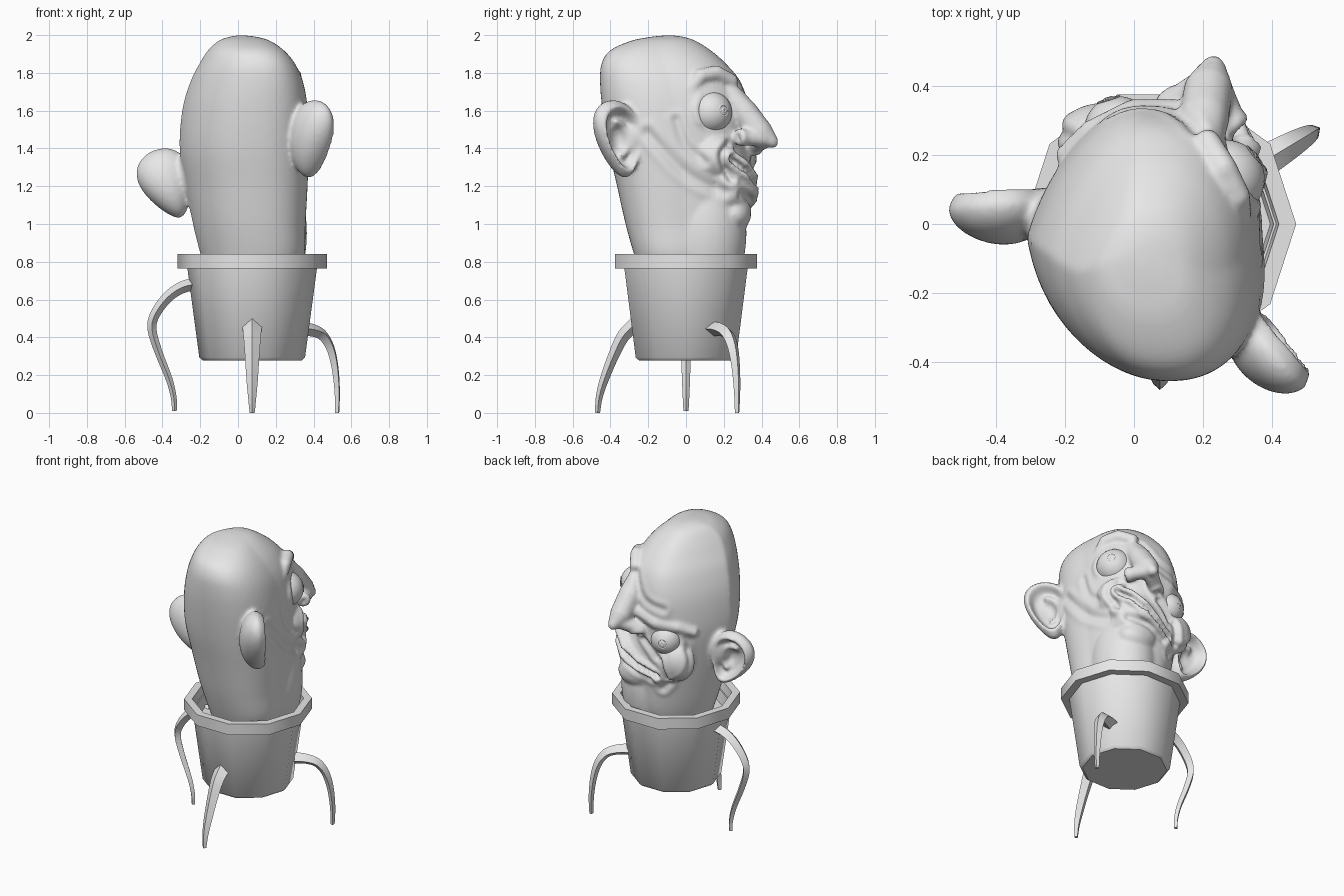
import bpy
import bmesh
from math import cos, sin, pi, radians, exp, sqrt
from mathutils import Vector, Matrix
from mathutils.kdtree import KDTree

cube = bpy.data.objects.get("Cube")
if cube:
    bpy.data.objects.remove(cube, do_unlink=True)

GREY = (0.8, 0.8, 0.8, 1)
clay = bpy.data.materials.new("plain_grey")
clay.use_nodes = True
clay.diffuse_color = GREY
clay.node_tree.nodes["Principled BSDF"].inputs["Base Color"].default_value = GREY


def make_object(name, bm, smooth_angle):
    """Turn a bmesh into a named grey object."""
    bmesh.ops.recalc_face_normals(bm, faces=bm.faces)
    mesh = bpy.data.meshes.new(name)
    bm.to_mesh(mesh)
    bm.free()
    mesh.materials.append(clay)
    ob = bpy.data.objects.new(name, mesh)
    bpy.context.collection.objects.link(ob)
    bpy.ops.object.select_all(action='DESELECT')
    ob.select_set(True)
    bpy.context.view_layer.objects.active = ob
    bpy.ops.object.shade_smooth_by_angle(angle=radians(smooth_angle))
    return ob


def loft(bm, rings, closed_ends=True, loop=False):
    """Skin a list of equal rings of points."""
    rows = [[bm.verts.new(p) for p in ring] for ring in rings]
    pairs = list(zip(rows, rows[1:]))
    if loop:
        pairs.append((rows[-1], rows[0]))
    for a, b in pairs:
        for i in range(len(a)):
            j = (i + 1) % len(a)
            bm.faces.new((a[i], a[j], b[j], b[i]))
    if closed_ends:
        bm.faces.new(rows[0])
        bm.faces.new(rows[-1])


def flow(rows, steps):
    """Pass a smooth spline through rows of numbers."""
    padded = [rows[0], *rows, rows[-1]]
    result = []
    for a, b, c, d in zip(padded, padded[1:], padded[2:], padded[3:]):
        for k in range(steps):
            t = k / steps
            result.append([q + t / 2 * (r - p + t * (2 * p - 5 * q + 4 * r - s
                                                     + t * (3 * (q - r) + s - p)))
                           for p, q, r, s in zip(a, b, c, d)])
    return result + [rows[-1]]


# ---- Ten-sided flower pot ----
POT = Vector((0.075, 0, 0))


def decagon(r, z):
    return [POT + Vector((r * cos(i * pi / 5), r * sin(i * pi / 5), z)) for i in range(10)]


bm = bmesh.new()
loft(bm, [decagon(r, z) for r, z in
          ((.262, .278), (.28, .294), (.345, .78), (.33, .78), (.32, .7))])
make_object("pot_body", bm, 40)

bm = bmesh.new()
loft(bm, [decagon(r, z) for r, z in
          ((.395, .765), (.395, .84), (.345, .84), (.335, .765))], False, True)
make_object("pot_rim", bm, 40)


# ---- Legs: tapered diamond section swept in a radial plane ----
def leg(name, angle, path, wide):
    out = Vector((cos(angle), sin(angle), 0))
    side = Vector((-out.y, out.x, 0))
    pts = [POT + out * r + Vector((0, 0, z)) for r, z in flow(path, 4)]
    rings = []
    for i, p in enumerate(pts):
        tangent = (pts[min(i + 1, len(pts) - 1)] - pts[max(i - 1, 0)]).normalized()
        up = tangent.cross(side)
        w = wide * (1 - i / (len(pts) - 1)) + 0.013
        t = w * 0.65 + 0.004
        rings.append([p + side * w, p + up * t, p - side * w, p - up * t])
    bm = bmesh.new()
    loft(bm, rings)
    make_object(name, bm, 35)


leg("front_leg", -pi / 2,
    ((.26, .475), (.33, .41), (.385, .3), (.435, .17), (.46, .08), (.468, 0)), .042)
leg("back_leg", radians(31),
    ((.29, .445), (.36, .44), (.43, .415), (.48, .35), (.51, .25), (.525, .12), (.525, 0)), .04)
leg("side_leg", pi,
    ((.28, .685), (.37, .665), (.45, .61), (.515, .52), (.53, .44), (.495, .32),
     (.44, .18), (.415, .08), (.412, .01)), .034)


# ---- Head flesh: skull loft plus lumps, fused by a voxel remesh ----
flesh = bmesh.new()


def skull_ring(z, x0, x1, y0, y1, n=64):
    """Rounded ring, skewed at the back and trimmed at one front corner."""
    ring = []
    for i in range(n):
        c, s = cos(2 * pi * i / n), sin(2 * pi * i / n)
        k = (abs(c) ** 2.25 + abs(s) ** 2.25) ** (-1 / 2.25)
        depth = k * s * (y1 - y0) / 2
        skew = 0.17 * max(0, -depth) + 0.3 * max(0, depth) * max(0, -c)
        ring.append(((x0 + x1) / 2 + k * c * (x1 - x0) / 2 + skew,
                     (y0 + y1) / 2 + depth, z))
    return ring


loft(flesh, [skull_ring(*row) for row in flow((
    (.72, -.16, .3, -.23, .25), (.84, -.2, .345, -.275, .29),
    (1, -.24, .35, -.32, .31), (1.2, -.28, .36, -.365, .33),
    (1.4, -.31, .365, -.41, .34), (1.6, -.297, .36, -.442, .335),
    (1.75, -.255, .335, -.455, .29), (1.85, -.205, .292, -.447, .21),
    (1.92, -.16, .235, -.4, .13), (1.97, -.105, .165, -.29, .05),
    (1.99, -.05, .1, -.19, -.01), (1.998, -.01, .04, -.12, -.06)), 5)])


def lump(center, size):
    matrix = Matrix.Translation(center) @ Matrix.Diagonal((*size, 1))
    bmesh.ops.create_icosphere(flesh, subdivisions=4, radius=1, matrix=matrix)


def chain(points, radii):
    """A fleshy tube made of closely spaced balls of changing radius."""
    for i in range(len(points) - 1):
        a, b = Vector(points[i]), Vector(points[i + 1])
        ra, rb = radii[i], radii[i + 1]
        steps = max(2, int((b - a).length / (min(ra, rb) * 0.4)))
        for k in range(steps + 1):
            t = k / steps
            bmesh.ops.create_icosphere(flesh, subdivisions=2, radius=ra + (rb - ra) * t,
                                       matrix=Matrix.Translation(a.lerp(b, t)))


# Jaw, muzzle, chin and cheeks
lump((.17, .1, .95), (.195, .22, .38))
lump((.15, .2, 1.2), (.19, .145, .22))
lump((.19, .25, 1.05), (.13, .095, .09))
lump((.29, .14, 1.36), (.09, .11, .12))
lump((-.1, .25, 1.2), (.12, .1, .13))

# Nose and nostril wings
chain([(.2, .23, 1.69), (.205, .31, 1.59), (.215, .385, 1.49), (.23, .455, 1.435)],
      [.06, .075, .075, .036])
chain([(.2, .4, 1.44), (.11, .345, 1.4)], [.05, .045])
chain([(.24, .4, 1.45), (.28, .3, 1.46)], [.045, .045])

# Brows
chain([(.315, .03, 1.72), (.3, .08, 1.785), (.26, .16, 1.8), (.215, .235, 1.76)],
      [.028, .04, .042, .04])
chain([(.11, .32, 1.5), (.0, .32, 1.46), (-.12, .265, 1.44), (-.2, .2, 1.4)],
      [.045, .045, .04, .03])

# Lips
mouth = [(.32, .22, 1.35), (.28, .3, 1.29), (.21, .34, 1.22), (.11, .335, 1.15), (0, .31, 1.1)]
for dz in (.032, -.032):
    chain([(x, y, z + dz) for x, y, z in mouth], [.02, .03, .035, .03, .02])


# Ears: flattened balls pressed into cups, broad at the top, thick at the root
def ear(center, side, up, facing, half_w, half_h):
    center = Vector(center)
    up, side, facing = (Vector(d).normalized() for d in (up, side, facing))
    made = bmesh.ops.create_icosphere(flesh, subdivisions=5, radius=1)
    for v in made["verts"]:
        x, y, z = v.co
        r = sqrt(x * x + y * y)
        if z > 0:
            z = 0.6 * exp(-((r - 0.82) / 0.13) ** 2) * min(1, z * 4) - 0.45 * (1 - r)
            z += 0.35 * exp(-((r - 0.42) / 0.1) ** 2) * (x < 0.1)
        v.co = (center + side * (x * half_w * (0.85 + 0.33 * y))
                + up * (y * half_h) + facing * (z * (0.085 if z > 0 else 0.115)))
    lump(center - side * half_w * 0.75 - facing * 0.04, (.08, .08, .13))


ear((.395, -.35, 1.45), (.65, -.76, 0), (.08, -.16, 1), (.76, .65, 0), .16, .21)
ear((-.375, .055, 1.212), (-1, -.08, -.42), (-.42, 0, 1), (-.08, 1, 0), .155, .192)

# Eyes with raised iris and pupil, wrapped in lids
EYES = (("right_eye", (.265, .13, 1.59), (.75, .62, .1), .114),
        ("left_eye", (-.045, .27, 1.345), (-.3, .95, .05), .1))
for name, center, gaze, r in EYES:
    center, gaze = Vector(center), Vector(gaze).normalized()
    turn = gaze.to_track_quat('Z', 'Y').to_matrix().to_4x4()
    place = Matrix.Translation(center) @ turn
    bm = bmesh.new()
    bmesh.ops.create_uvsphere(bm, u_segments=32, v_segments=20, radius=r, matrix=place)
    for size in (.009, .03):
        ring = []
        for i in range(24):
            a = i * pi / 12
            hub = Vector((cos(a), sin(a), 0))
            base = hub * size + Vector((0, 0, sqrt(r * r - size * size)))
            ring.append([place @ (base + hub * .006 * cos(b) + Vector((0, 0, .003 * sin(b))))
                         for b in (k * pi / 3 for k in range(6))])
        loft(bm, ring, False, True)
    make_object(name, bm, 60)
    lid = [place @ Vector((r * cos(k * pi / 8), r * sin(k * pi / 8), .012)) for k in range(17)]
    chain(lid, [.026] * 17)

head = make_object("head", flesh, 180)
remesh = head.modifiers.new("fuse", 'REMESH')
remesh.mode = 'VOXEL'
remesh.voxel_size = 0.011
soften = head.modifiers.new("soften", 'SMOOTH')
soften.factor = 0.5
soften.iterations = 8
fused = bpy.data.meshes.new_from_object(
    head.evaluated_get(bpy.context.evaluated_depsgraph_get()))
head.modifiers.clear()
head.data = fused
bpy.context.view_layer.update()

# Wrinkles: soft creases pressed along strokes snapped to the skin
CREASES = (
    (mouth, .014, .022),
    ([(.3, .28, 1.46), (.37, .19, 1.37), (.34, .24, 1.24)], .018, .016),
    ([(.11, .37, 1.35), (-.02, .37, 1.22), (-.07, .33, 1.06)], .018, .016),
    ([(.35, -.2, 1.48), (.38, 0, 1.27), (.34, .2, 1.17)], .025, .01),
    ([(.37, -.05, 1.55), (.38, 0, 1.42), (.37, .1, 1.33)], .02, .007),
    ([(-.22, .25, 1.32), (-.19, .28, 1.15), (-.05, .33, 1)], .02, .009),
    ([(-.05, .32, 1.56), (.08, .31, 1.6), (.18, .25, 1.72)], .02, .007),
    ([(.04, .33, 1.07), (.17, .35, 1.12), (.28, .28, 1.16)], .02, .014))
normals = [v.normal.copy() for v in fused.vertices]
shift = [0.0] * len(normals)
for points, width, depth in CREASES:
    samples = flow(points, 20)
    tree = KDTree(len(samples))
    for i, p in enumerate(samples):
        tree.insert(head.closest_point_on_mesh(p)[1], i)
    tree.balance()
    for v in fused.vertices:
        d = tree.find(v.co)[2] / width
        if d < 4:
            shift[v.index] += depth * (0.5 * exp(-(d - 2) ** 2) - exp(-d * d))
for v in fused.vertices:
    v.co += normals[v.index] * shift[v.index]
fused.shade_smooth()
